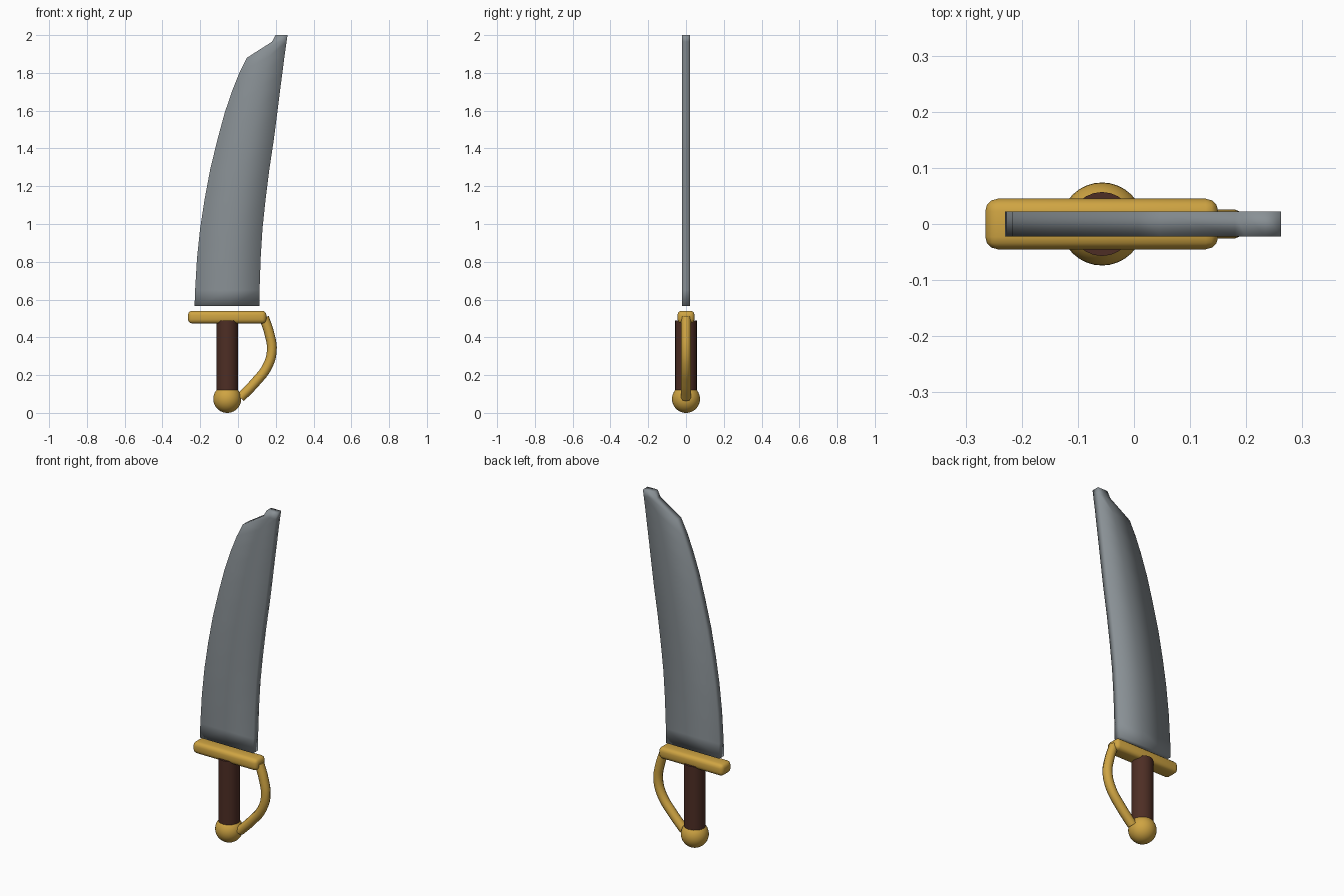
import bpy, bmesh, math

if "Cube" in bpy.data.objects:
    bpy.data.objects.remove(bpy.data.objects["Cube"])


def material(name, rgb):
    m = bpy.data.materials.new(name)
    m.diffuse_color = (*rgb, 1)
    m.use_nodes = True
    m.node_tree.nodes["Principled BSDF"].inputs["Base Color"].default_value = m.diffuse_color
    return m


steel = material("steel grey", (0.25, 0.28, 0.30))
gold = material("gold", (0.62, 0.37, 0.055))
brown = material("dark brown", (0.075, 0.027, 0.018))


def add(name, bm, mat, angle=40):
    bmesh.ops.recalc_face_normals(bm, faces=bm.faces)
    me = bpy.data.meshes.new(name)
    bm.to_mesh(me)
    bm.free()
    ob = bpy.data.objects.new(name, me)
    bpy.context.collection.objects.link(ob)
    me.materials.append(mat)
    select(ob)
    bpy.ops.object.shade_smooth_by_angle(angle=math.radians(angle))
    return ob


def select(ob):
    bpy.ops.object.select_all(action='DESELECT')
    ob.select_set(True)
    bpy.context.view_layer.objects.active = ob


# blade: rows of (z, left x, right x), extruded through its thickness
rows = [(0.565, -0.23, 0.113), (0.65, -0.227, 0.114), (0.82, -0.217, 0.12),
        (0.98, -0.20, 0.13), (1.13, -0.177, 0.146), (1.29, -0.147, 0.166),
        (1.45, -0.108, 0.19), (1.59, -0.07, 0.208), (1.71, -0.029, 0.223),
        (1.80, 0.007, 0.235), (1.88, 0.047, 0.245), (1.965, 0.18, 0.257),
        (2.0, 0.198, 0.262)]
bm = bmesh.new()
grid = []
for z, a, b in rows:
    grid.append([bm.verts.new((a + (b - a) * t, -0.022, z)) for t in (0, 0.55, 1)])
for r0, r1 in zip(grid, grid[1:]):
    for i in range(2):
        bm.faces.new((r0[i], r0[i + 1], r1[i + 1], r1[i]))
ext = bmesh.ops.extrude_face_region(bm, geom=bm.faces[:], use_keep_orig=True)
moved = [v for v in ext["geom"] if isinstance(v, bmesh.types.BMVert)]
bmesh.ops.translate(bm, verts=moved, vec=(0, 0.044, 0))
add("blade", bm, steel, 180)

# crossguard: rounded bar
bm = bmesh.new()
bmesh.ops.create_cube(bm, size=1)
bmesh.ops.scale(bm, vec=(0.415, 0.09, 0.067), verts=bm.verts)
bmesh.ops.translate(bm, vec=(-0.0575, 0, 0.507), verts=bm.verts)
bmesh.ops.bevel(bm, geom=bm.edges[:], offset=0.022, segments=3, profile=0.5,
                affect='EDGES')
add("crossguard", bm, gold, 60)

# grip
bm = bmesh.new()
bmesh.ops.create_cone(bm, cap_ends=True, segments=24, radius1=0.057,
                      radius2=0.057, depth=0.38)
bmesh.ops.translate(bm, vec=(-0.057, 0, 0.30), verts=bm.verts)
add("grip", bm, brown)

# pommel: ball with a flat top
bm = bmesh.new()
bmesh.ops.create_uvsphere(bm, u_segments=32, v_segments=20, radius=0.074)
bmesh.ops.translate(bm, vec=(-0.057, 0, 0.074), verts=bm.verts)
cut = bmesh.ops.bisect_plane(bm, geom=bm.verts[:] + bm.edges[:] + bm.faces[:],
                             plane_co=(0, 0, 0.125), plane_no=(0, 0, 1),
                             clear_outer=True)
bmesh.ops.edgeloop_fill(bm, edges=[e for e in cut["geom_cut"]
                                   if isinstance(e, bmesh.types.BMEdge)])
add("pommel", bm, gold)

# knuckle guard: curved tube from crossguard to pommel
path = [(0.138, 0.505), (0.166, 0.42), (0.179, 0.33), (0.155, 0.245),
        (0.09, 0.16), (0.012, 0.08)]
cu = bpy.data.curves.new("knuckle_guard", 'CURVE')
cu.dimensions = '3D'
cu.bevel_depth = 0.026
cu.bevel_resolution = 2
cu.resolution_u = 5
cu.use_fill_caps = True
sp = cu.splines.new('BEZIER')
sp.bezier_points.add(len(path) - 1)
for p, (x, z) in zip(sp.bezier_points, path):
    p.co = (x, 0, z)
    p.handle_left_type = p.handle_right_type = 'AUTO'
cu.materials.append(gold)
ob = bpy.data.objects.new("knuckle_guard", cu)
bpy.context.collection.objects.link(ob)
select(ob)
bpy.ops.object.convert(target='MESH')
bpy.ops.object.shade_smooth_by_angle(angle=math.radians(50))
